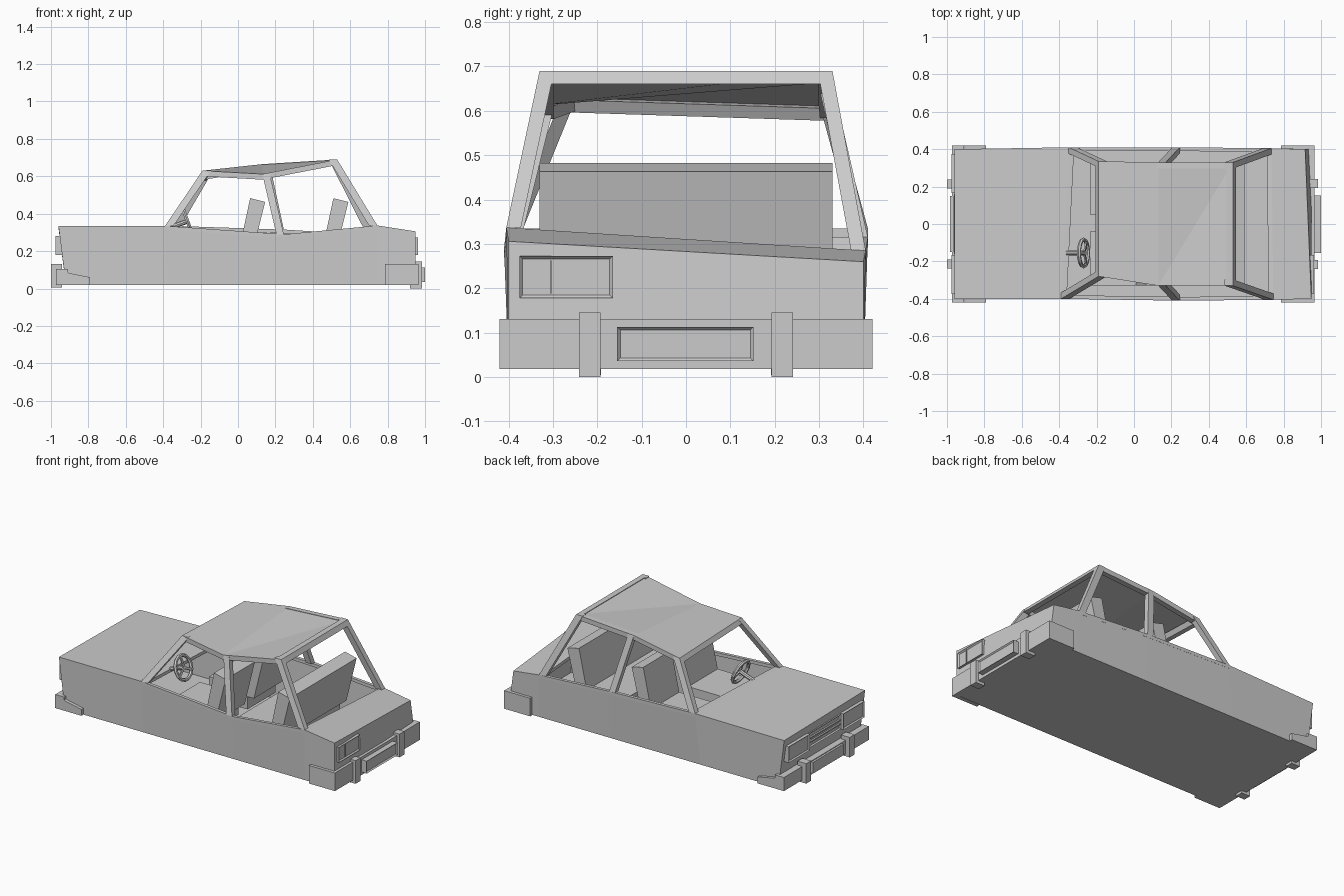
import bpy, bmesh, math
from mathutils import Vector as V

if "Cube" in bpy.data.objects:
    bpy.data.objects.remove(bpy.data.objects["Cube"])


def mesh(name, verts, faces):
    me = bpy.data.meshes.new(name)
    me.from_pydata([tuple(v) for v in verts], [], faces)
    bm = bmesh.new()
    bm.from_mesh(me)
    bmesh.ops.recalc_face_normals(bm, faces=bm.faces)
    bm.to_mesh(me)
    bm.free()
    ob = bpy.data.objects.new(name, me)
    bpy.context.collection.objects.link(ob)
    return ob


PRISM = [(0, 1, 2, 3), (4, 5, 6, 7), (0, 1, 5, 4), (1, 2, 6, 5), (2, 3, 7, 6), (3, 0, 4, 7)]


def beam(name, p, q, u, v):
    # four-sided bar from p to q with section edges u and v
    u, v = V(u), V(v)
    return mesh(name, [e + o for e in (V(p), V(q)) for o in (V(), u, u + v, v)], PRISM)


def box(name, x0, x1, y0, y1, z0, z1):
    return beam(name, (x0, y0, z0), (x1, y0, z0), (0, y1 - y0, 0), (0, 0, z1 - z0))


def extrude_y(name, profile, y0, y1):
    n = len(profile)
    vs = [(x, y, z) for y in (y0, y1) for x, z in profile]
    fs = [tuple(range(n)), tuple(range(n, 2 * n))]
    fs += [(i, (i + 1) % n, n + (i + 1) % n, n + i) for i in range(n)]
    return mesh(name, vs, fs)


def framed_panel(name, x0, x1, y0, y1, z0, z1, d):
    # box whose end face (direction d along x) is inset and recessed
    ob = box(name, x0, x1, y0, y1, z0, z1)
    bm = bmesh.new()
    bm.from_mesh(ob.data)
    f = [f for f in bm.faces if f.normal.x * d > 0.9]
    bmesh.ops.inset_region(bm, faces=f, thickness=0.01, depth=-0.008)
    bm.to_mesh(ob.data)
    bm.free()
    return ob


# Beltline (front, A, B, C, tail) and lower edge on each side
belt = {-1: [(-.96, -.4, .335), (-.39, -.4, .335), (.25, -.41, .29), (.745, -.405, .337), (.948, -.4, .306)],
        1: [(-.96, .4, .325), (-.35, .41, .335), (.25, .41, .315), (.735, .405, .285), (.915, .4, .26)]}
low_x = [-.92, -.38, .25, .74, .948]

# Body shell, open over the cabin
vs = []
for s in (-1, 1):
    vs += belt[s]
    vs += [(x, s * .4, .02) for x in low_x]
fs = []
for o in (0, 10):
    fs += [(o + i, o + i + 1, o + i + 6, o + i + 5) for i in range(4)]
fs += [(5 + i, 6 + i, 16 + i, 15 + i) for i in range(4)]
fs += [(0, 1, 11, 10), (3, 4, 14, 13), (0, 5, 15, 10), (4, 9, 19, 14)]
mesh("body_shell", vs, fs)

# Roof corners: front, middle, rear
roof = {-1: [(-.19, -.28, .63), (.13, -.33, .612), (.53, -.33, .69)],
        1: [(-.19, .335, .61), (.13, .33, .665), (.53, .33, .69)]}
mesh("roof_panel", roof[-1] + roof[1], [(0, 1, 4, 3), (1, 2, 5), (1, 5, 4)])

# Pillars, roof rails and sill rails
for s, side in ((-1, "right"), (1, "left")):
    b, r = belt[s], roof[s]
    inn = (0, -s * .033, 0)
    beam("front_pillar_" + side, b[1], r[0], (.045, 0, 0), inn)
    beam("middle_pillar_" + side, V(b[2]) - V((.045, 0, 0)), r[1], (.04, 0, 0), inn)
    beam("rear_pillar_" + side, b[3], r[2], (-.045, 0, 0), inn)
    for i in range(2):
        beam("roof_rail_" + side, r[i], r[i + 1], inn, (0, 0, -.03))
        beam("sill_rail_" + side, b[i + 1], b[i + 2], (0, -s * .02, 0), (0, 0, -.02))
beam("front_header", roof[-1][0], roof[1][0], (.035, 0, -.005), (-.015, 0, -.028))
beam("rear_header", roof[-1][2], roof[1][2], (-.035, 0, 0), (.015, 0, -.03))
beam("windscreen_sill", belt[-1][1], belt[1][1], (.03, 0, 0), (0, 0, -.02))
beam("rear_window_sill", belt[-1][3], belt[1][3], (-.025, 0, 0), (0, 0, -.02))

# Seats: two in front, a bench behind
for name, dx, y0, y1 in (("front_seat_right", 0, -.33, -.04), ("front_seat_left", 0, .05, .33),
                         ("rear_bench", .445, -.33, .33)):
    extrude_y(name + "_back", [(0 + dx, .18), (.075 + dx, .18), (.145 + dx, .463), (.065 + dx, .483)], y0, y1)
    box(name + "_cushion", -.235 + dx, .03 + dx, y0, y1, .1, .235)

# Steering wheel with hub, spokes and column
c, ax = V((-.27, -.155, .36)), V((.94, 0, .34)).normalized()
rot = ax.to_track_quat('Z', 'Y')
bpy.ops.mesh.primitive_torus_add(major_segments=14, minor_segments=6, major_radius=.072,
                                 minor_radius=.011, location=c, rotation=rot.to_euler())
bpy.context.object.name = "steering_wheel"
bpy.ops.mesh.primitive_cylinder_add(vertices=8, radius=.013, depth=.1, location=c - ax * .045,
                                    rotation=rot.to_euler())
bpy.context.object.name = "steering_column"
for k in range(3):
    a = math.radians(90 + 120 * k)
    d, t = rot @ V((math.cos(a), math.sin(a), 0)), rot @ V((-math.sin(a), math.cos(a), 0))
    beam("wheel_spoke", c - t * .007, c + d * .07 - t * .007, t * .014, ax * .008)

# Front bumper: cross bar and tapered ends
box("front_bumper_bar", -.972, -.91, -.42, .42, .02, .105)
for s in (-1, 1):
    extrude_y("front_bumper_end", [(-.972, .02), (-.79, .02), (-.79, .06), (-.9, .082), (-.95, .105), (-.972, .105)],
              s * .395, s * .42)
    box("front_overrider", -1.0, -.94, s * .215 - .024, s * .215 + .024, .005, .13)
    framed_panel("headlamp", -.975, -.93, s * .27 - .105, s * .27 + .105, .18, .28, -1)
box("front_plate", -.985, -.965, -.15, .15, .03, .1)

# Grille frame with slats
framed_panel("grille", -.962, -.93, -.16, .16, .185, .275, -1)
for z in (.215, .24):
    box("grille_slat", -.964, -.95, -.15, .15, z, z + .008)

# Rear bumper, plate and the single tail lamp
box("rear_bumper_bar", .93, .965, -.42, .42, .018, .131)
for s in (-1, 1):
    box("rear_bumper_end", .785, .965, s * .395, s * .42, .018, .131)
    box("rear_overrider", .92, .983, s * .217 - .024, s * .217 + .024, 0, .145)
framed_panel("rear_plate", .96, 1.0, -.155, .152, .036, .113, 1).name = "rear_plate"
framed_panel("tail_lamp", .93, .962, -.375, -.165, .178, .273, 1)
box("tail_lamp_divider", .945, .96, -.307, -.303, .188, .263)
